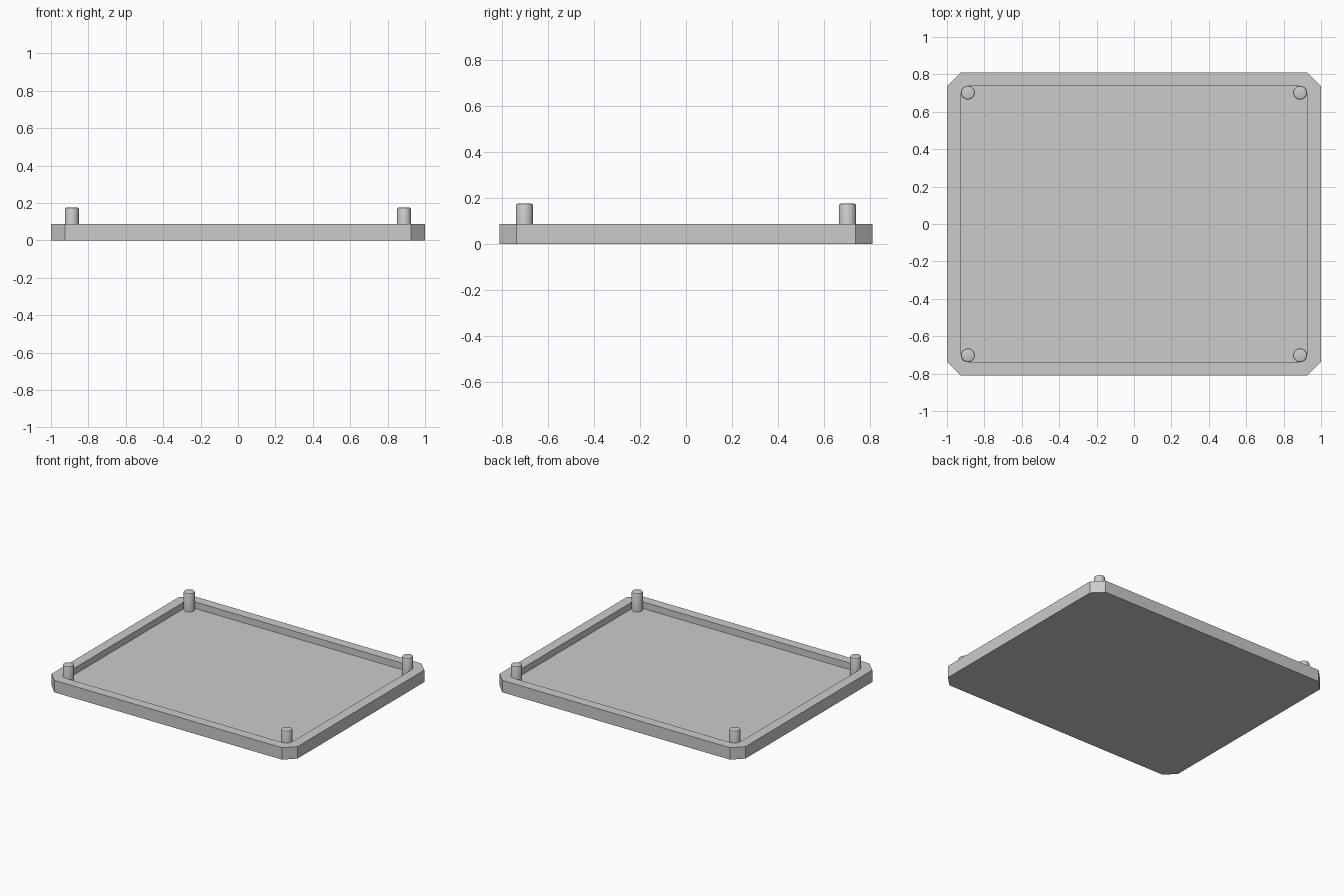
import bpy
import bmesh

cube = bpy.data.objects.get("Cube")
if cube:
    bpy.data.objects.remove(cube, do_unlink=True)

grey = bpy.data.materials.new("light_grey")
grey.use_nodes = True
colour = (0.6, 0.6, 0.6, 1)
grey.diffuse_color = colour
grey.node_tree.nodes["Principled BSDF"].inputs["Base Color"].default_value = colour


def finish(name, bm):
    bmesh.ops.recalc_face_normals(bm, faces=bm.faces)
    mesh = bpy.data.meshes.new(name)
    bm.to_mesh(mesh)
    bm.free()
    mesh.materials.append(grey)
    obj = bpy.data.objects.new(name, mesh)
    bpy.context.collection.objects.link(obj)
    return obj


def octagon(bm, x, y, cut, z):
    """Ring of a rectangle with clipped corners."""
    points = [(x, y - cut), (x - cut, y), (cut - x, y), (-x, y - cut),
              (-x, cut - y), (cut - x, -y), (x - cut, -y), (x, cut - y)]
    return [bm.verts.new((px, py, z)) for px, py in points]


# Shallow tray: outer wall, flat rim, recessed floor
floor_z, rim_z = 0.04, 0.088
bm = bmesh.new()
rings = [octagon(bm, 1, 0.81, 0.074, 0),
         octagon(bm, 1, 0.81, 0.074, rim_z),
         octagon(bm, 0.927, 0.74, 0.045, rim_z),
         octagon(bm, 0.927, 0.74, 0.045, floor_z)]
for low, high in zip(rings, rings[1:]):
    for i in range(8):
        j = (i + 1) % 8
        bm.faces.new((low[i], low[j], high[j], high[i]))
bm.faces.new(rings[0])
bm.faces.new(rings[-1])
finish("tray", bm)

# Corner pegs with a softened top edge
peg_top = 0.176
for side, sx in (("left", 1), ("right", -1)):
    for end, sy in (("front", -1), ("back", 1)):
        bm = bmesh.new()
        height = peg_top - floor_z
        bmesh.ops.create_cone(bm, cap_ends=True, segments=32, radius1=0.037,
                              radius2=0.037, depth=height)
        bmesh.ops.translate(bm, verts=bm.verts,
                            vec=(sx * 0.888, sy * 0.702, floor_z + height / 2))
        top_edges = [e for e in bm.edges
                     if all(v.co.z > peg_top - 0.001 for v in e.verts)]
        bmesh.ops.bevel(bm, geom=top_edges, offset=0.008, segments=2,
                        profile=0.5, affect='EDGES')
        peg = finish(f"{end}_{side}_peg", bm)
        bpy.ops.object.select_all(action='DESELECT')
        peg.select_set(True)
        bpy.context.view_layer.objects.active = peg
        bpy.ops.object.shade_smooth_by_angle()
